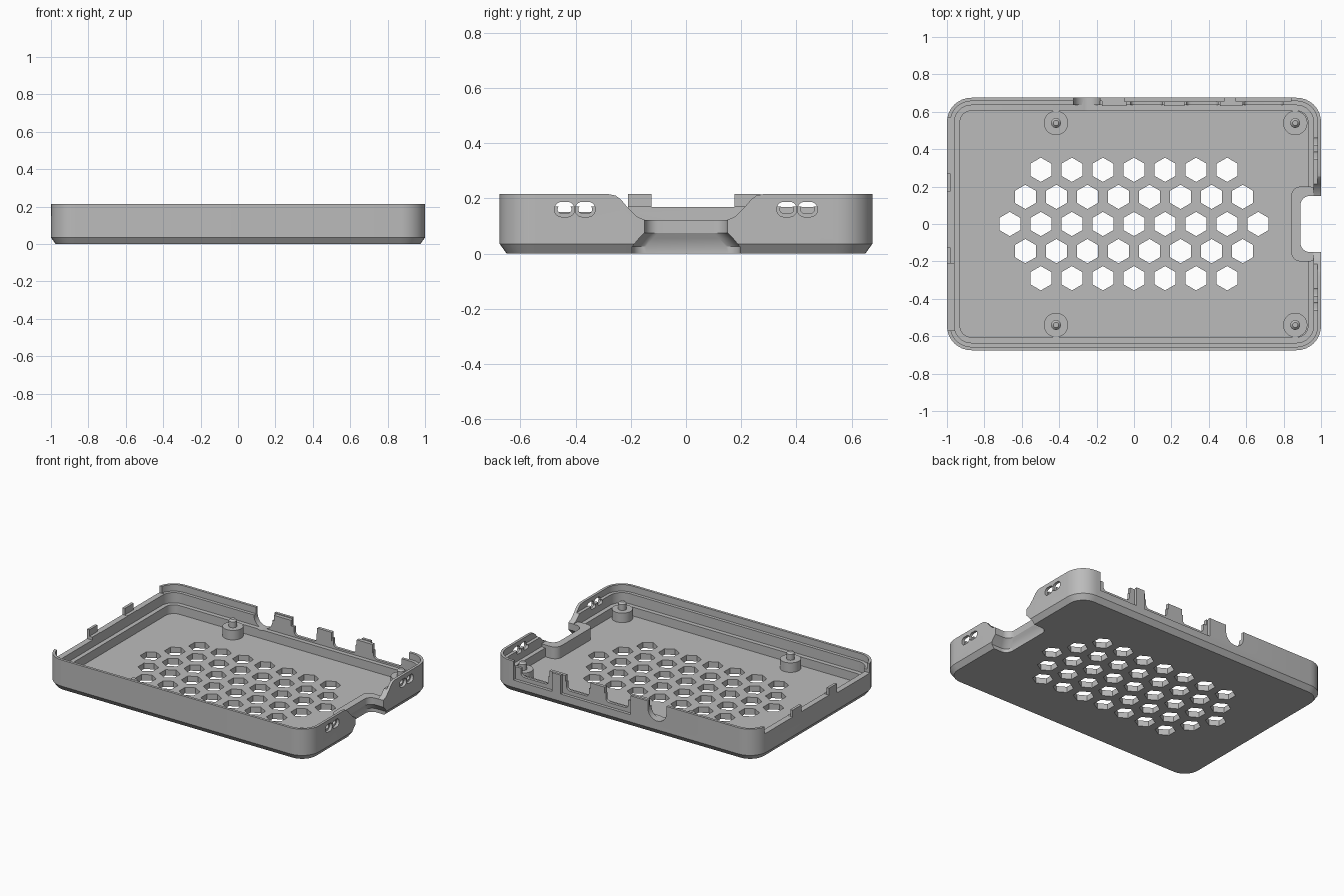
import bpy, bmesh, math
from mathutils import Vector

cube = bpy.data.objects.get("Cube")
if cube:
    bpy.data.objects.remove(cube, do_unlink=True)

grey = bpy.data.materials.new("matte grey plastic")
grey.use_nodes = True
colour = (0.5, 0.5, 0.5, 1)
grey.diffuse_color = colour
grey.node_tree.nodes["Principled BSDF"].inputs["Base Color"].default_value = colour


def loft(name, rings):
    """Closed solid through matching rings of points, capped at both ends."""
    bm = bmesh.new()
    loops = [[bm.verts.new(p) for p in ring] for ring in rings]
    n = len(loops[0])
    for a, b in zip(loops, loops[1:]):
        for i in range(n):
            j = (i + 1) % n
            bm.faces.new((a[i], a[j], b[j], b[i]))
    bm.faces.new(loops[0][::-1])
    bm.faces.new(loops[-1])
    bmesh.ops.recalc_face_normals(bm, faces=bm.faces)
    mesh = bpy.data.meshes.new(name)
    bm.to_mesh(mesh)
    bm.free()
    mesh.materials.append(grey)
    obj = bpy.data.objects.new(name, mesh)
    bpy.context.collection.objects.link(obj)
    return obj


def place(pts, axis, d):
    """Put a flat outline at depth d along an axis."""
    make = {"X": lambda u, v: (d, u, v), "Y": lambda u, v: (u, d, v), "Z": lambda u, v: (u, v, d)}
    return [Vector(make[axis](u, v)) for u, v in pts]


def prism(name, pts, axis, a, b):
    return loft(name, [place(pts, axis, a), place(pts, axis, b)])


def box(name, x0, x1, y0, y1, z0, z1):
    return prism(name, [(x0, y0), (x1, y0), (x1, y1), (x0, y1)], "Z", z0, z1)


def rounded(hx, hy, r, cx=0, cy=0, steps=8):
    """Rounded rectangle outline."""
    pts = []
    for q, (sx, sy) in enumerate([(1, 1), (-1, 1), (-1, -1), (1, -1)]):
        for i in range(steps + 1):
            t = (q + i / steps) * math.pi / 2
            pts.append((cx + sx * (hx - r) + r * math.cos(t), cy + sy * (hy - r) + r * math.sin(t)))
    return pts


def circle(r, cx, cy, n=32):
    return [(cx + r * math.cos(i * math.tau / n), cy + r * math.sin(i * math.tau / n)) for i in range(n)]


# Tray shell: chamfered outside, lipped rim, board ledge and floor inside
section = [(0.025, 0), (0, 0.035), (0, 0.215), (0.018, 0.215), (0.018, 0.17),
           (0.04, 0.17), (0.04, 0.1), (0.07, 0.1), (0.07, 0.04)]
tray = loft("case_tray", [place(rounded(1 - d, 0.675 - d, max(0.13 - d, 0.02)), "Z", z) for d, z in section])


def combine(obj, operation):
    mod = tray.modifiers.new(operation.title(), "BOOLEAN")
    mod.operation = operation
    mod.solver = "EXACT"
    mod.object = obj
    obj.hide_render = True
    bpy.context.view_layer.objects.active = tray
    bpy.ops.object.modifier_apply(modifier=mod.name)
    bpy.data.objects.remove(obj, do_unlink=True)


def add(obj):
    combine(obj, "UNION")


def cut(obj):
    combine(obj, "DIFFERENCE")


# Raised surround of the card notch, and inner tabs along the port wall
add(prism("notch_surround", rounded(0.073, 0.2, 0.05, 0.914), "Z", 0.02, 0.121))
for x0, x1 in [(-0.17, -0.04), (0.16, 0.27), (0.46, 0.58)]:
    add(box("port_tab", x0, x1, 0.632, 0.66, 0.15, 0.21))

# Hexagonal floor vents
for row in range(-2, 3):
    count = 9 - abs(row)
    for i in range(count):
        cx, cy = (i - (count - 1) / 2) * 0.166, row * 0.145
        hexagon = [(cx + 0.065 * math.sin(k * math.pi / 3), cy + 0.065 * math.cos(k * math.pi / 3)) for k in range(6)]
        cut(prism("vent_cutter", hexagon, "Z", -0.1, 0.09))

# Card notch, flared underneath
notch = [(0.045, -0.05), (0.045, 0.025), (0.02, 0.055), (0, 0.075), (0, 0.3)]
cut(loft("notch_cutter", [place(rounded(0.2 + g * 0.5, 0.15 + g, 0.05, 1.09), "Z", z) for g, z in notch]))

# Sweeping dip in the right wall above the notch
half = [(0.15, 0.122), (0.18, 0.135), (0.21, 0.165), (0.235, 0.195), (0.255, 0.21), (0.285, 0.216), (0.285, 0.3)]
dip = half + [(-y, z) for y, z in reversed(half)]
cut(prism("dip_cutter", dip, "X", 0.8, 1.1))

# Countersunk oval slots in the right wall
for y in (-0.44, -0.365, 0.365, 0.44):
    cut(prism("slot_recess", rounded(0.036, 0.027, 0.025, y, 0.16), "X", 0.98, 1.1))
    cut(prism("slot_hole", rounded(0.025, 0.014, 0.0135, y, 0.16), "X", 0.9, 1.1))

# Lowered left wall between two clip tabs
for y0, y1, z in [(-0.57, -0.21, 0.15), (-0.125, 0.175, 0.168), (0.27, 0.57, 0.168)]:
    cut(box("left_wall_cutter", -1.1, -0.945, y0, y1, z, 0.3))

# Back wall: plug reliefs outside, port openings inside, round jack opening
for x0, x1 in [(-0.05, 0.48), (0.545, 0.84)]:
    cut(box("plug_relief", x0, x1, 0.654, 0.8, 0.085, 0.3))
for cx, hw in [(0.067, 0.085), (0.365, 0.085), (0.692, 0.105)]:
    opening = rounded(hw, 0.15, 0.025, cx, 0.262)
    cut(prism("port_cutter", opening, "Y", 0.59, 0.8))
jack = [(-0.253 + 0.07 * math.cos(t), 0.165 + 0.07 * math.sin(t))
        for t in [math.pi * (1 + i / 16) for i in range(17)]]
cut(prism("jack_cutter", jack + [(-0.183, 0.3), (-0.323, 0.3)], "Y", 0.59, 0.8))

# Board posts with locating pins
for x in (-0.417, 0.862):
    for y in (-0.54, 0.54):
        steps = [(0.065, 0.03), (0.065, 0.105), (0.026, 0.105), (0.026, 0.145), (0.014, 0.157)]
        post = loft("board_post", [place(circle(r, x, y), "Z", z) for r, z in steps])
        post.select_set(True)

# Smooth the curved walls and posts, keeping edges sharp
tray.select_set(True)
bpy.context.view_layer.objects.active = tray
bpy.ops.object.shade_smooth_by_angle(angle=math.radians(25))
